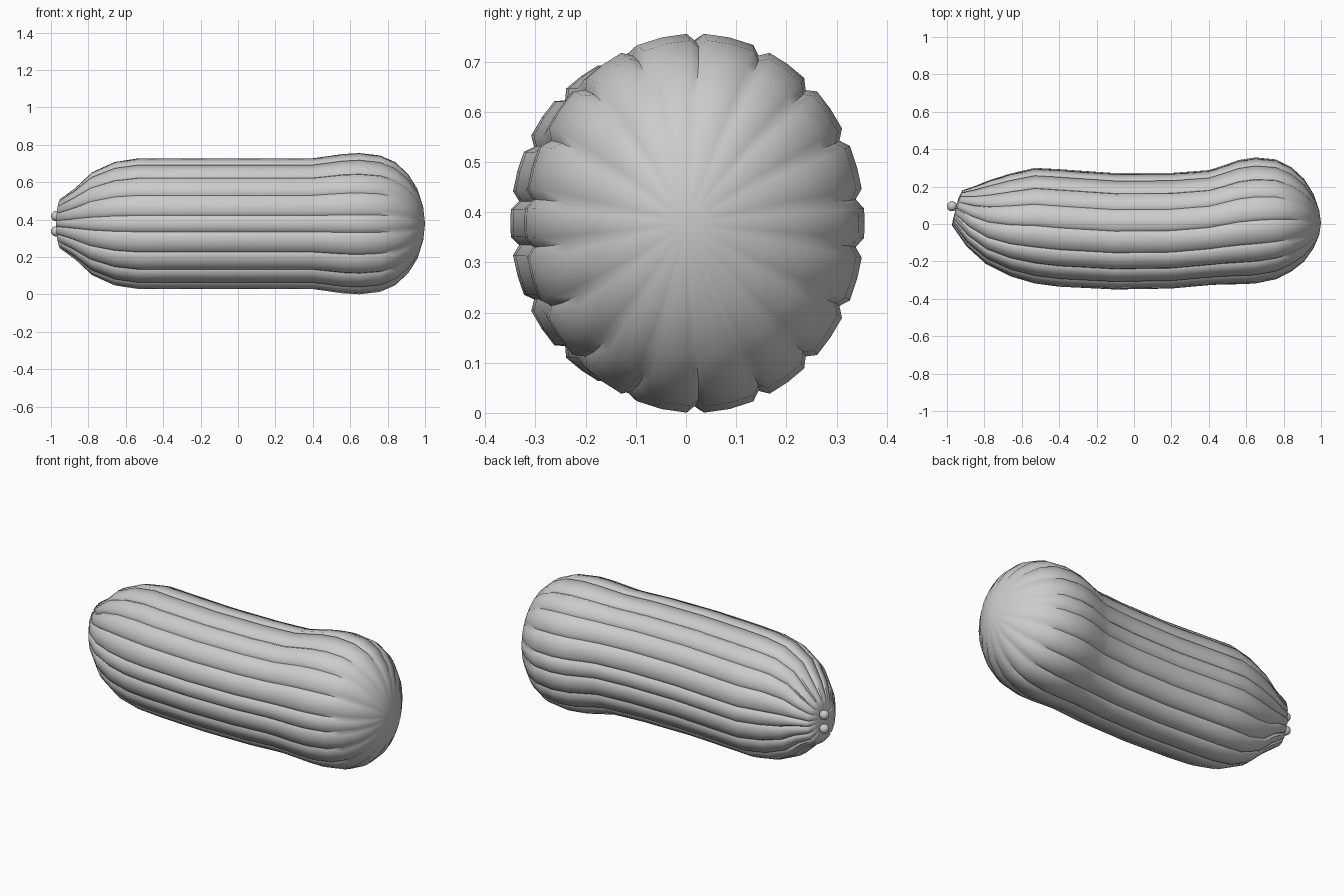
import bpy, bmesh, math

if "Cube" in bpy.data.objects:
    bpy.data.objects.remove(bpy.data.objects["Cube"])

skin = bpy.data.materials.new("pale grey skin")
skin.diffuse_color = (0.6, 0.6, 0.6, 1)
skin.use_nodes = True
skin.node_tree.nodes["Principled BSDF"].inputs["Base Color"].default_value = skin.diffuse_color
MID_Z = 0.378

# Stations along the body: x, back edge y, front edge y, half height, lean, groove depth
STATIONS = [
    (-0.955, 0.135, 0.01, 0.09, 0.015, 0.004),
    (-0.945, 0.18, -0.01, 0.135, 0.027, 0.012),
    (-0.87, 0.205, -0.12, 0.19, 0.025, 0.015),
    (-0.78, 0.235, -0.215, 0.275, 0.01, 0.015),
    (-0.66, 0.27, -0.28, 0.33, 0, 0.015),
    (-0.53, 0.30, -0.318, 0.35, 0, 0.015),
    (-0.40, 0.293, -0.335, 0.35, 0, 0.015),
    (-0.10, 0.272, -0.35, 0.35, 0, 0.015),
    (0.20, 0.273, -0.345, 0.35, 0, 0.015),
    (0.40, 0.288, -0.327, 0.35, 0, 0.015),
    (0.47, 0.31, -0.323, 0.36, 0, 0.015),
    (0.56, 0.342, -0.322, 0.373, 0, 0.015),
    (0.65, 0.356, -0.318, 0.378, 0, 0.015),
    (0.76, 0.345, -0.295, 0.365, 0, 0.014),
    (0.84, 0.305, -0.255, 0.33, 0, 0.012),
    (0.91, 0.24, -0.20, 0.265, 0, 0.009),
    (0.96, 0.16, -0.13, 0.185, 0, 0.005),
    (0.99, 0.075, -0.06, 0.09, 0, 0.002),
]

# Eighteen narrow grooves, mirrored about both axes
quarter = [7.5, 27, 47, 67]
grooves = sorted(quarter + [90] + [180 - q for q in quarter]
                 + [180 + q for q in quarter] + [270] + [360 - q for q in quarter])

# Ring layout: groove floor, its two shoulders and the middle of each lobe
ring = []
for i, g in enumerate(grooves):
    after = grooves[i + 1] if i + 1 < len(grooves) else grooves[0] + 360
    ring += [(g - 3, 0), (g, 1), (g + 3, 0), ((g + after) / 2, 0)]

# Ribbed body
bm = bmesh.new()
rows = []
for x, back, front, rz, lean, depth in STATIONS:
    cy, ry = (back + front) / 2, (back - front) / 2
    row = []
    for angle, cut in ring:
        c, s = math.cos(math.radians(angle)), math.sin(math.radians(angle))
        row.append(bm.verts.new((x + lean * c, cy + (ry - depth * cut) * c,
                                 MID_Z + (rz - depth * cut) * s)))
    rows.append(row)
n = len(ring)
for a, b in zip(rows, rows[1:]):
    for i in range(n):
        j = (i + 1) % n
        bm.faces.new((a[i], a[j], b[j], b[i]))
for row, tip in ((rows[0], (-0.955, 0.075, MID_Z)), (rows[-1], (1.0, 0.005, MID_Z))):
    centre = bm.verts.new(tip)
    for i in range(n):
        bm.faces.new((row[i], row[(i + 1) % n], centre))
bmesh.ops.recalc_face_normals(bm, faces=bm.faces)
mesh = bpy.data.meshes.new("ribbed_body")
bm.to_mesh(mesh)
bm.free()
body = bpy.data.objects.new("ribbed_body", mesh)
bpy.context.collection.objects.link(body)
mesh.materials.append(skin)
bpy.context.view_layer.objects.active = body
body.select_set(True)
bpy.ops.object.shade_smooth_by_angle(angle=math.radians(60))

# Pair of small round nubs on the narrow end
for side in (-1, 1):
    bpy.ops.mesh.primitive_uv_sphere_add(segments=16, ring_count=10, radius=0.027,
                                         location=(-0.973, 0.095, MID_Z + side * 0.041))
    nub = bpy.context.object
    nub.name = "upper_nub" if side > 0 else "lower_nub"
    nub.data.materials.append(skin)
    bpy.ops.object.shade_smooth_by_angle(angle=math.radians(60))
